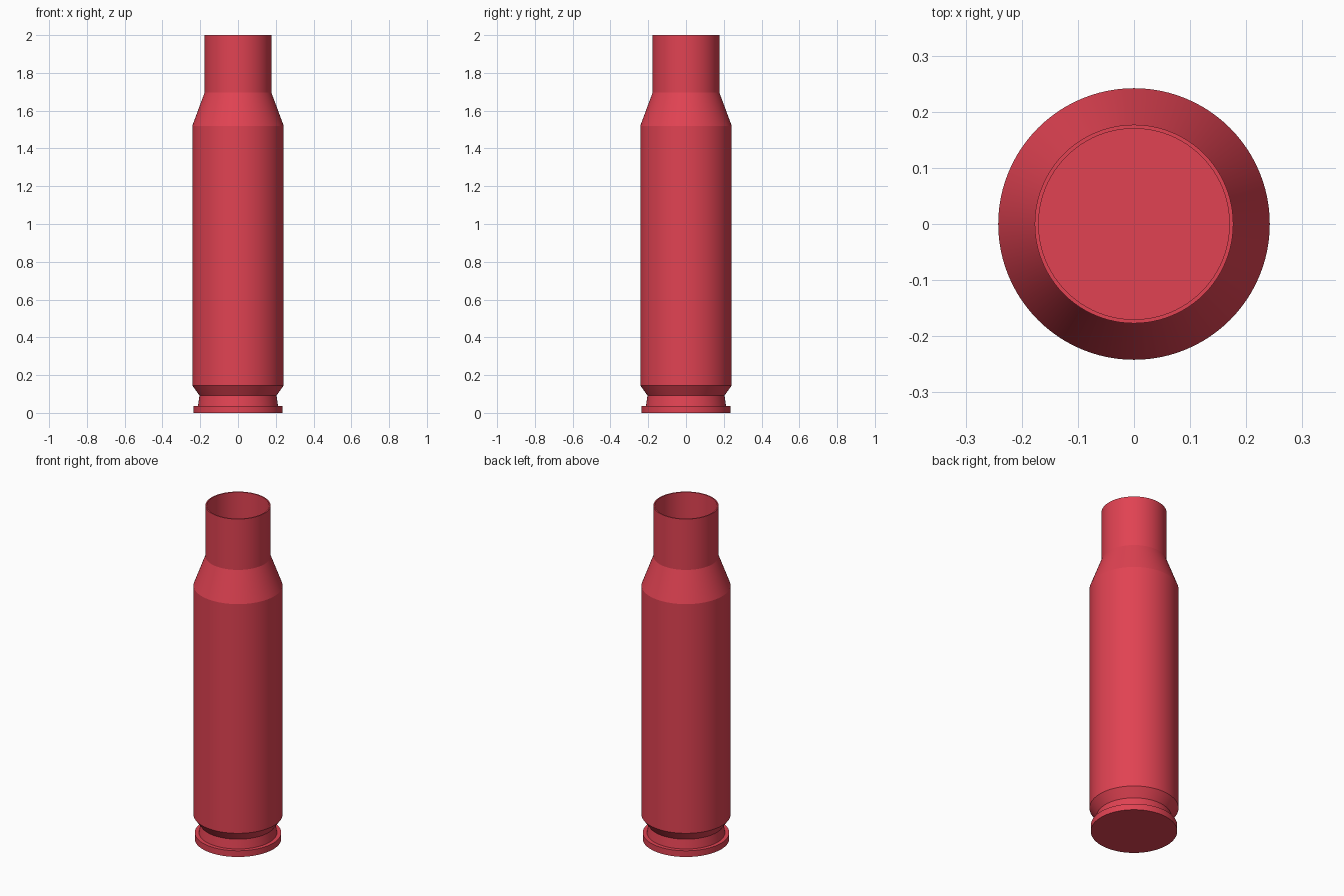
import bpy
import bmesh
import math

cube = bpy.data.objects.get("Cube")
if cube:
    bpy.data.objects.remove(cube, do_unlink=True)

# Single flat colour
red = bpy.data.materials.new("crimson_red")
red.use_nodes = True
colour = (0.75, 0.055, 0.085, 1)
red.diffuse_color = colour
red.node_tree.nodes["Principled BSDF"].inputs["Base Color"].default_value = colour


def lathe(name, profile, segments=96):
    """Revolve (radius, height) points around the z axis."""
    bm = bmesh.new()
    verts = [bm.verts.new((r, 0, z)) for r, z in profile]
    edges = [bm.edges.new(pair) for pair in zip(verts, verts[1:])]
    bmesh.ops.spin(bm, geom=verts + edges, cent=(0, 0, 0), axis=(0, 0, 1),
                   angle=math.tau, steps=segments, use_merge=False)
    bmesh.ops.remove_doubles(bm, verts=bm.verts, dist=0.0001)
    bmesh.ops.recalc_face_normals(bm, faces=bm.faces)
    mesh = bpy.data.meshes.new(name)
    bm.to_mesh(mesh)
    bm.free()
    mesh.materials.append(red)
    obj = bpy.data.objects.new(name, mesh)
    bpy.context.collection.objects.link(obj)
    bpy.ops.object.select_all(action="DESELECT")
    obj.select_set(True)
    bpy.context.view_layer.objects.active = obj
    bpy.ops.object.shade_smooth_by_angle(angle=math.radians(15))
    return obj


rim = [(0, 0), (0.235, 0), (0.235, 0.037)]
groove = [(0.212, 0.037), (0.204, 0.092)]
body = [(0.242, 0.145), (0.242, 1.52)]
neck = [(0.177, 1.695), (0.177, 2)]
bore = [(0.17, 2), (0.17, 0.15), (0, 0.15)]

lathe("hollow_casing", rim + groove + body + neck + bore)
